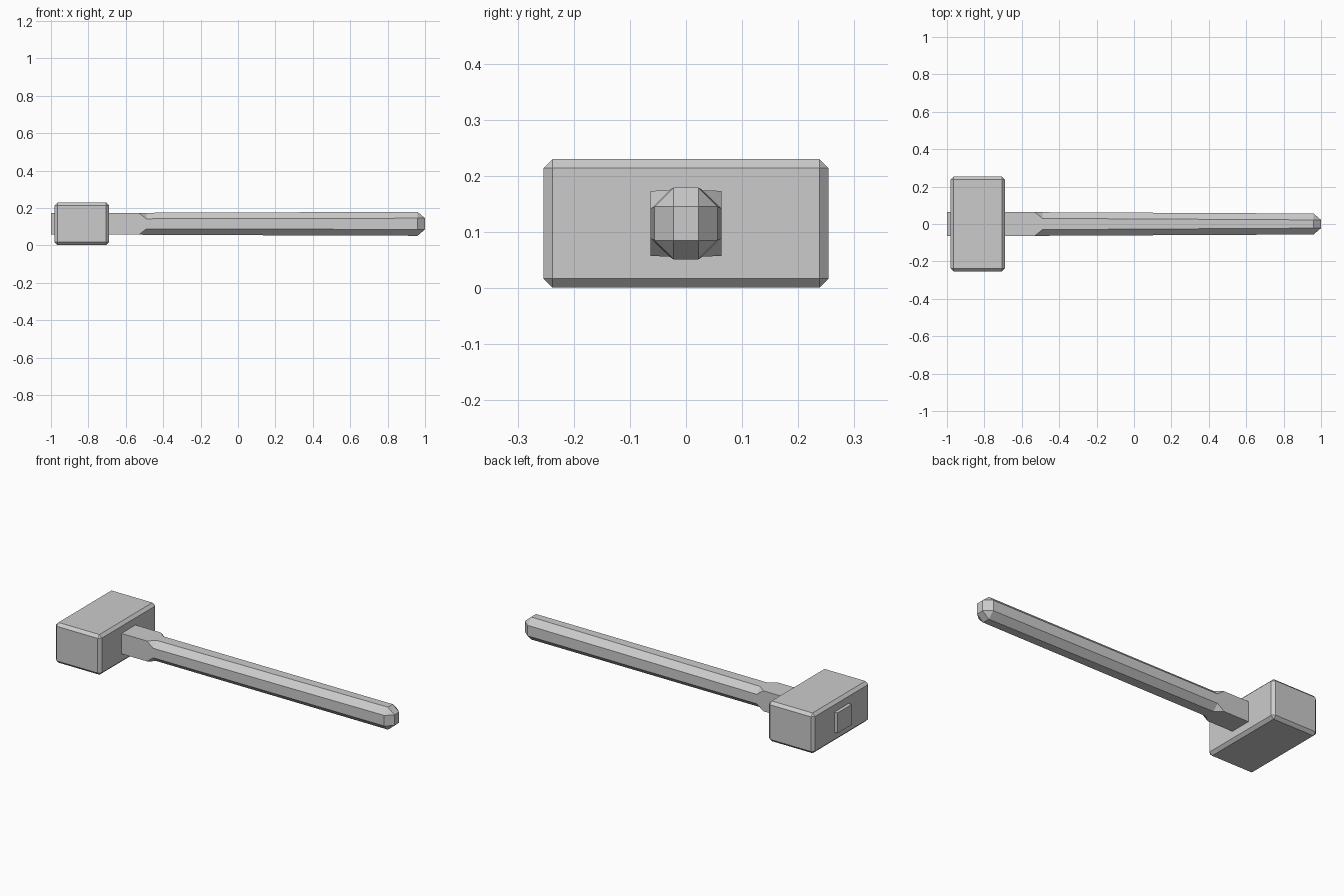
import bpy, bmesh

cube = bpy.data.objects.get("Cube")
if cube:
    bpy.data.objects.remove(cube, do_unlink=True)

MID_Z = 0.115

grey = bpy.data.materials.new("plain_grey")
grey.use_nodes = True
color = (0.6, 0.6, 0.6, 1)
grey.diffuse_color = color
grey.node_tree.nodes["Principled BSDF"].inputs["Base Color"].default_value = color


def make_object(name, bm):
    bmesh.ops.recalc_face_normals(bm, faces=bm.faces)
    mesh = bpy.data.meshes.new(name)
    bm.to_mesh(mesh)
    bm.free()
    mesh.materials.append(grey)
    obj = bpy.data.objects.new(name, mesh)
    bpy.context.collection.objects.link(obj)
    return obj


# Mallet head: chamfered block
bm = bmesh.new()
bmesh.ops.create_cube(bm, size=1)
for v in bm.verts:
    v.co = (v.co.x * 0.29 - 0.835, v.co.y * 0.508, v.co.z * 0.229 + MID_Z)
head = make_object("mallet_head", bm)
chamfer = head.modifiers.new("chamfer", "BEVEL")
chamfer.width = 0.016
chamfer.segments = 1

# Handle: square shank that chamfers into a tapering octagonal grip
bm = bmesh.new()


def octagon(x, half_y, half_z, flat_y, flat_z):
    """Eight-sided ring; corner pairs merge where flats reach full width."""
    pts = []
    for sy, sz in ((1, 1), (-1, 1), (-1, -1), (1, -1)):
        pair = [(sy * half_y, sz * flat_z), (sy * flat_y, sz * half_z)]
        pts += pair if sy * sz > 0 else pair[::-1]
    return [bm.verts.new((x, y, MID_Z + z)) for y, z in pts]


rings = [
    octagon(-1.0, 0.063, 0.058, 0.063, 0.058),
    octagon(-0.53, 0.063, 0.058, 0.063, 0.058),
    octagon(-0.49, 0.063, 0.059, 0.03, 0.027),
    octagon(0.96, 0.056, 0.064, 0.022, 0.03),
    octagon(1.0, 0.022, 0.03, 0.022, 0.03),
]
for a, b in zip(rings, rings[1:]):
    for i in range(8):
        j = (i + 1) % 8
        bm.faces.new((a[i], a[j], b[j], b[i]))
bm.faces.new(rings[0])
bm.faces.new(rings[-1])
bmesh.ops.remove_doubles(bm, verts=bm.verts, dist=0.0005)
make_object("handle", bm)
